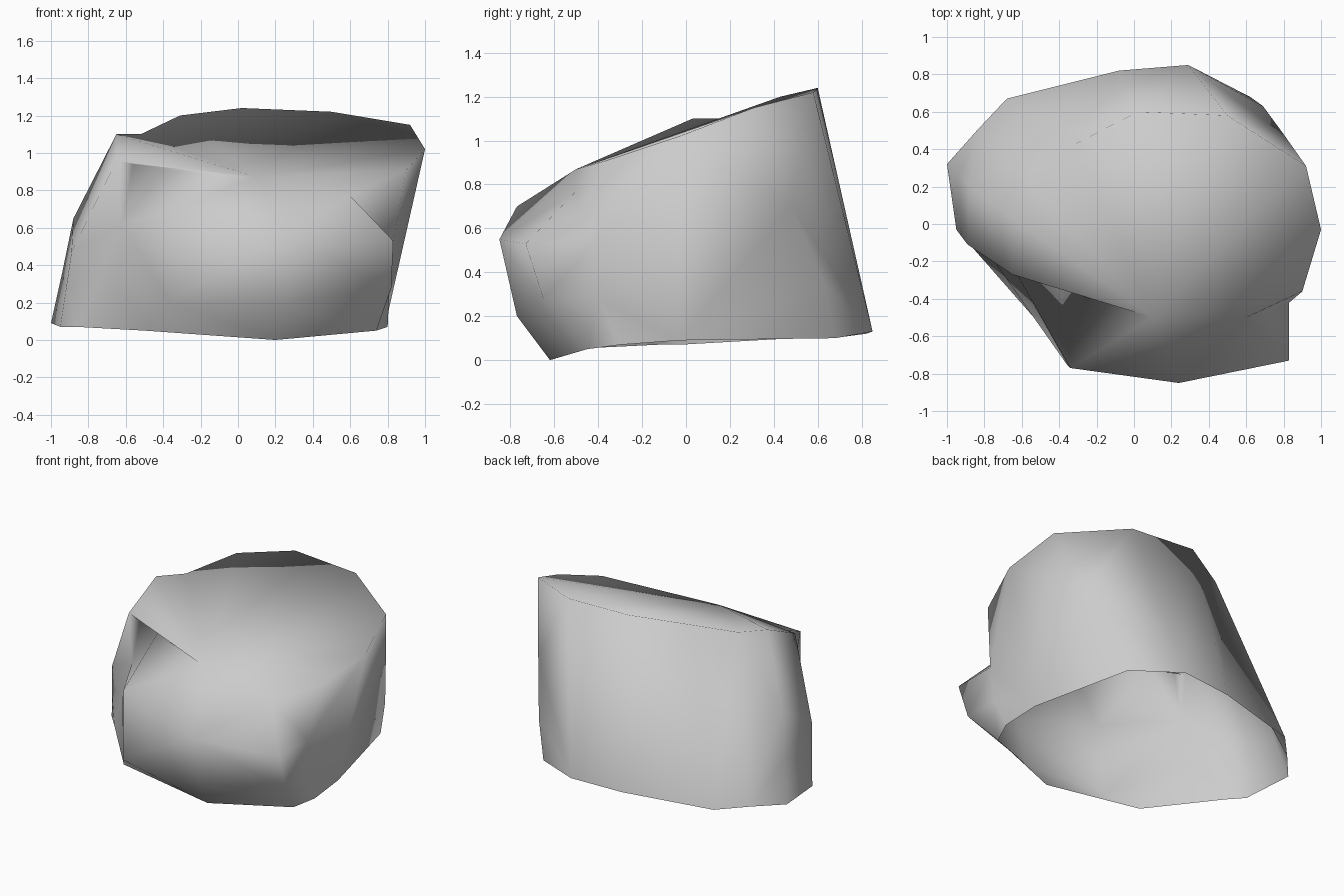
import bpy
import bmesh
from mathutils import Vector

default_cube = bpy.data.objects.get("Cube")
if default_cube:
    bpy.data.objects.remove(default_cube, do_unlink=True)

# Open foot of the boulder shell, running anticlockwise from the front
foot = [(.2, -.62, 0), (.74, -.45, .05), (.8, -.3, .07), (.79, -.03, .09),
        (.62, .68, .1), (.29, .85, .13), (-.08, .82, .12), (-.68, .67, .1),
        (-.84, .5, .1), (-1, .32, .09), (-.95, -.03, .07), (-.86, -.13, .07),
        (-.5, -.54, .05)]

# Rim of the sloping top, in the same order
rim = [(.1, -.5, .87), (.6, -.5, .77), (.9, -.36, .91), (1, -.03, 1.02),
       (.92, .31, 1.15), (.5, .58, 1.22), (.02, .6, 1.24), (-.31, .43, 1.2),
       (-.52, .17, 1.1), (-.65, .03, 1.1), (-.65, -.27, .96), (-.56, -.27, .94),
       (-.4, -.3, .91)]

# Columns that bulge or fold: lower and upper belly points
belly = {0: ((.24, -.77, .2), (.24, -.85, .55)),
         1: ((.82, -.65, .28), (.83, -.73, .53)),
         2: ((.81, -.4, .28), (.83, -.42, .53)),
         4: ((.69, .63, .35), (.8, .48, .7)),
         9: ((-.94, .26, .36), (-.88, .2, .65)),
         10: ((-.92, -.07, .27), (-.89, -.11, .47)),
         11: ((-.74, -.21, .35), (-.62, -.28, .62)),
         12: ((-.36, -.75, .2), (-.34, -.77, .7))}
shoulder = 9


def column(index):
    """Points up one column; plain walls keep their belly at the foot."""
    low, high = foot[index], rim[index]
    return [low, *belly.get(index, (low, low)), high]


# Boulder walls
bm = bmesh.new()
columns = [[bm.verts.new(Vector(point)) for point in column(i)]
           for i in range(len(foot))]
for index, left in enumerate(columns):
    right = columns[(index + 1) % len(columns)]
    for level in range(len(left) - 1):
        a, b = left[level], right[level]
        c, d = right[level + 1], left[level + 1]
        if index == shoulder:
            # The shoulder folds upward along its diagonal
            bm.faces.new((a, b, c))
            bm.faces.new((a, c, d))
        else:
            bm.faces.new((a, b, c, d))

# Sloping top, fanned from the middle of its front lip
lip, *others = [col[-1] for col in columns]
for this, following in zip(others, others[1:]):
    bm.faces.new((lip, this, following))

# Plain columns lose their spare points
bmesh.ops.remove_doubles(bm, verts=bm.verts, dist=.001)
bmesh.ops.triangulate(bm, faces=bm.faces)

# Soft shading over the whole shell
for face in bm.faces:
    face.smooth = True

mesh = bpy.data.meshes.new("boulder")
bm.to_mesh(mesh)
bm.free()
boulder = bpy.data.objects.new("boulder", mesh)
bpy.context.collection.objects.link(boulder)

# Grey stone
stone = bpy.data.materials.new("grey stone")
stone.use_nodes = True
grey = (.6, .6, .6, 1)
stone.diffuse_color = grey
stone.node_tree.nodes["Principled BSDF"].inputs["Base Color"].default_value = grey
mesh.materials.append(stone)
